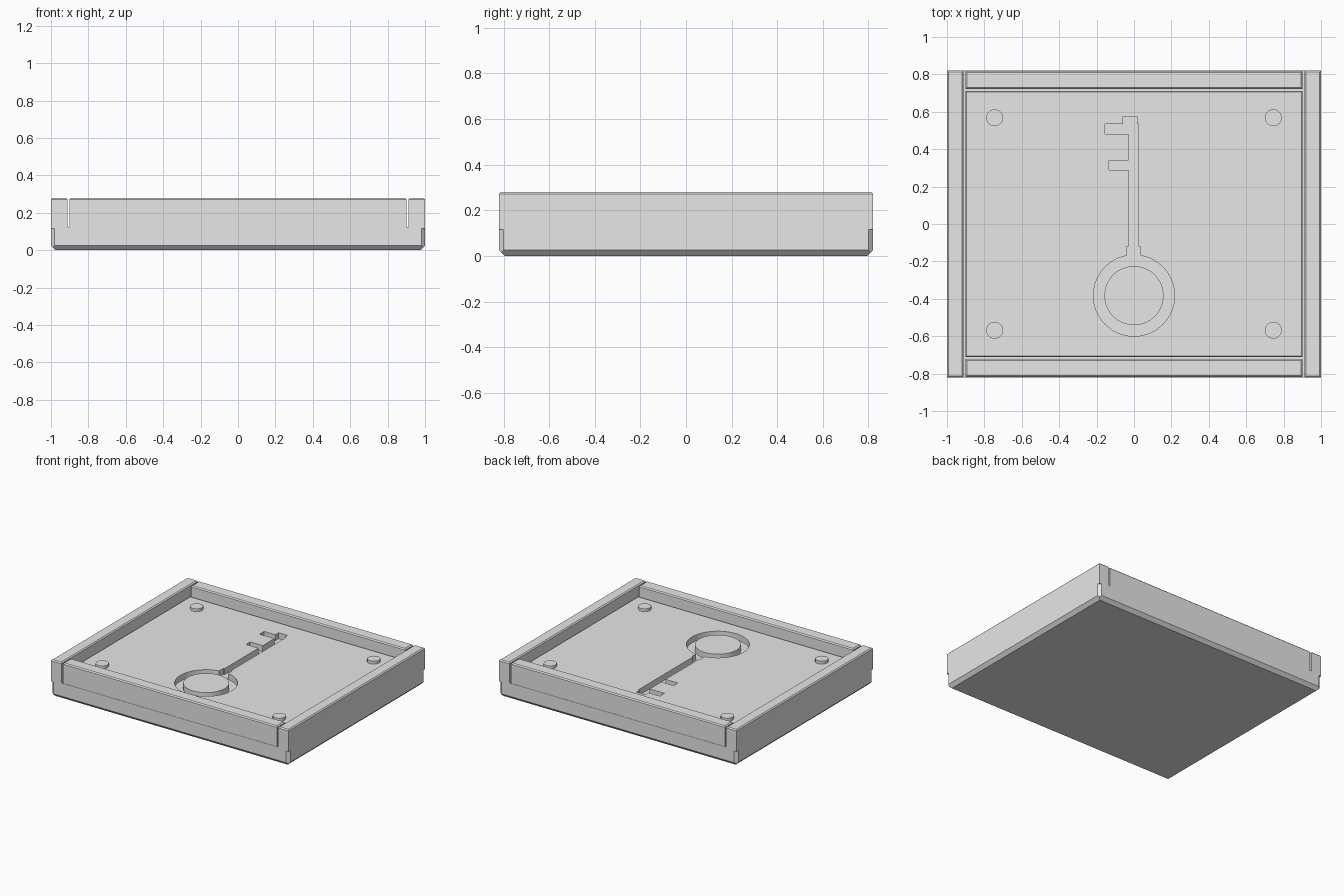
import bpy
import bmesh
from mathutils import Matrix

cube = bpy.data.objects.get("Cube")
if cube:
    bpy.data.objects.remove(cube)

grey = bpy.data.materials.new("plain_grey")
grey.use_nodes = True
grey.diffuse_color = (0.8, 0.8, 0.8, 1)
grey.node_tree.nodes["Principled BSDF"].inputs["Base Color"].default_value = (0.8, 0.8, 0.8, 1)

HALF_Y, TOP, LEDGE, FLOOR = 0.82, 0.28, 0.125, 0.203
KEY_BOTTOM = FLOOR - 0.045


def finish(name, bm):
    bmesh.ops.recalc_face_normals(bm, faces=bm.faces)
    mesh = bpy.data.meshes.new(name)
    bm.to_mesh(mesh)
    bm.free()
    mesh.materials.append(grey)
    obj = bpy.data.objects.new(name, mesh)
    bpy.context.collection.objects.link(obj)
    return obj


def bevel_where(bm, width, rule):
    edges = [e for e in bm.edges if rule(e)]
    bmesh.ops.bevel(bm, geom=edges, offset=width, segments=1, affect='EDGES')


def at_height(z):
    return lambda e: all(abs(v.co.z - z) < 1e-4 for v in e.verts)


def box(name, x0, x1, y0, y1, z0, z1, bevel=0, rule=None):
    bm = bmesh.new()
    bmesh.ops.create_cube(bm, size=1)
    bmesh.ops.scale(bm, vec=(x1 - x0, y1 - y0, z1 - z0), verts=bm.verts)
    bmesh.ops.translate(bm, vec=((x0 + x1) / 2, (y0 + y1) / 2, (z0 + z1) / 2), verts=bm.verts)
    if bevel:
        bevel_where(bm, bevel, rule or (lambda e: True))
    return finish(name, bm)


def disc(name, x, y, radius, z0, z1, bevel=0, sides=48):
    bm = bmesh.new()
    bmesh.ops.create_cone(bm, cap_ends=True, segments=sides, radius1=radius, radius2=radius,
                          depth=z1 - z0, matrix=Matrix.Translation((x, y, (z0 + z1) / 2)))
    if bevel:
        bevel_where(bm, bevel, at_height(z1))
    return finish(name, bm)


def cut(obj, cutters):
    for c in cutters:
        c.hide_render = True
        mod = obj.modifiers.new("cut", 'BOOLEAN')
        mod.operation, mod.solver, mod.object = 'DIFFERENCE', 'EXACT', c
        bpy.context.view_layer.objects.active = obj
        bpy.ops.object.modifier_apply(modifier=mod.name)
        bpy.data.objects.remove(c)


# Base with its two side walls: a U-shaped profile run from front to back
profile = [(-1, 0), (1, 0), (1, TOP), (0.912, TOP), (0.912, LEDGE),
           (-0.912, LEDGE), (-0.912, TOP), (-1, TOP)]
bm = bmesh.new()
face = bm.faces.new([bm.verts.new((x, -HALF_Y, z)) for x, z in profile])
run = bmesh.ops.extrude_face_region(bm, geom=[face])
bmesh.ops.translate(bm, vec=(0, 2 * HALF_Y, 0),
                    verts=[g for g in run["geom"] if isinstance(g, bmesh.types.BMVert)])
bevel_where(bm, 0.025, at_height(0))
bevel_where(bm, 0.008, at_height(TOP))
base = finish("base_and_side_walls", bm)

# Chamfered lower corners
corners = []
for sx in (-1, 1):
    for sy in (-1, 1):
        bm = bmesh.new()
        reach = 0.1
        inset = 0.02
        tri = [(1 - inset - reach, HALF_Y + reach), (1 + reach, HALF_Y - inset - reach),
               (1 + reach, HALF_Y + reach)]
        f = bm.faces.new([bm.verts.new((sx * x, sy * y, -0.1)) for x, y in tri])
        up = bmesh.ops.extrude_face_region(bm, geom=[f])
        bmesh.ops.translate(bm, vec=(0, 0, 0.215),
                            verts=[g for g in up["geom"] if isinstance(g, bmesh.types.BMVert)])
        corners.append(finish("corner_cutter", bm))
cut(base, corners)

# Front and back walls, set between the side walls with a narrow slot
for name, s in (("front_wall", -1), ("back_wall", 1)):
    y0, y1 = sorted((s * 0.722, s * (HALF_Y - 0.002)))
    box(name, -0.902, 0.902, y0, y1, LEDGE - 0.005, TOP, 0.008,
        lambda e: min(v.co.z for v in e.verts) > LEDGE)

# Floor panel with the key-shaped recess
panel = box("floor_panel", -0.902, 0.902, -0.712, 0.712, LEDGE - 0.005, FLOOR, 0.006, at_height(FLOOR))
key_parts = [
    (-0.030, 0.025, -0.14, 0.535),   # shaft
    (-0.060, 0.015, 0.53, 0.575),    # tip
    (-0.155, -0.02, 0.48, 0.535),    # upper bit
    (-0.135, -0.02, 0.29, 0.34),     # lower bit
    (-0.040, 0.035, -0.21, -0.12),   # collar
]
cutters = [box("key_cutter", *p, KEY_BOTTOM, FLOOR + 0.1) for p in key_parts]
cutters.append(disc("ring_cutter", 0, -0.383, 0.217, KEY_BOTTOM, FLOOR + 0.1, sides=64))
cut(panel, cutters)
disc("key_ring_centre", 0, -0.383, 0.158, KEY_BOTTOM - 0.005, FLOOR, sides=64)

# Four raised studs
for side, sx in (("right", -1), ("left", 1)):
    for end, sy in (("front", -1), ("back", 1)):
        disc(f"{end}_{side}_stud", sx * 0.745, sy * 0.568, 0.045, FLOOR - 0.01, FLOOR + 0.022, sides=32)

# Smooth the round parts, keep corners sharp
bpy.ops.object.select_all(action='DESELECT')
for obj in bpy.context.collection.objects:
    if obj.type == 'MESH' and ("stud" in obj.name or "ring" in obj.name or obj == panel):
        obj.select_set(True)
        bpy.context.view_layer.objects.active = obj
bpy.ops.object.shade_smooth_by_angle(angle=0.5)
